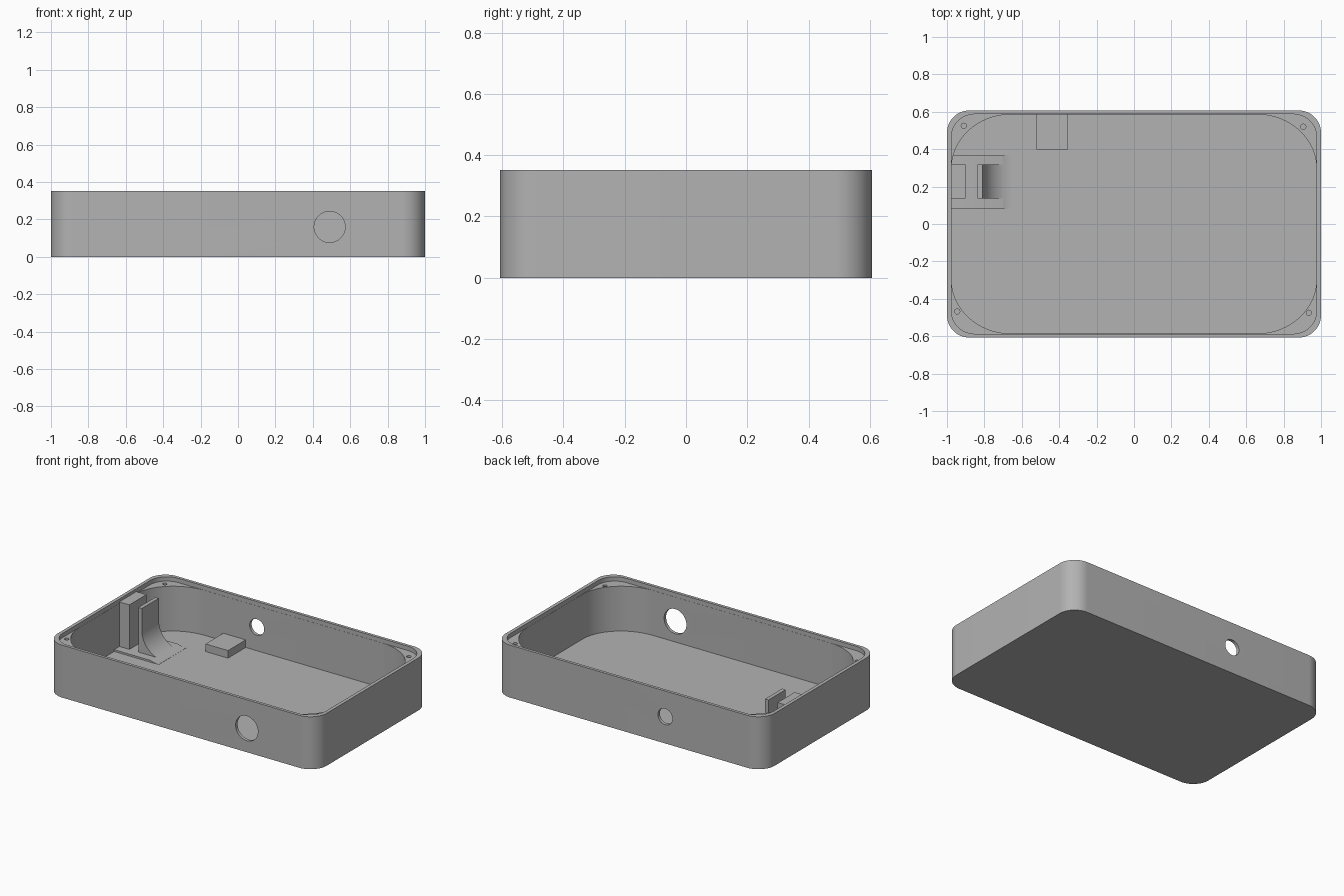
import bpy, bmesh, math

if "Cube" in bpy.data.objects:
    bpy.data.objects.remove(bpy.data.objects["Cube"])

grey = bpy.data.materials.new("plain grey")
grey.diffuse_color = (0.45, 0.45, 0.45, 1)
grey.use_nodes = True
grey.node_tree.nodes["Principled BSDF"].inputs["Base Color"].default_value = grey.diffuse_color


def prism(name, pts, vec):
    """Extrude a closed planar outline along vec."""
    bm = bmesh.new()
    face = bm.faces.new([bm.verts.new(p) for p in pts])
    ext = bmesh.ops.extrude_face_region(bm, geom=[face])
    moved = [g for g in ext["geom"] if isinstance(g, bmesh.types.BMVert)]
    bmesh.ops.translate(bm, verts=moved, vec=vec)
    bmesh.ops.recalc_face_normals(bm, faces=bm.faces)
    me = bpy.data.meshes.new(name)
    bm.to_mesh(me)
    bm.free()
    me.materials.append(grey)
    ob = bpy.data.objects.new(name, me)
    bpy.context.collection.objects.link(ob)
    return ob


def rounded(name, hx, hy, rx, ry, z0, z1, n=20):
    """Upright prism with rounded (elliptic) corners."""
    pts = []
    for q, (sx, sy) in enumerate([(1, 1), (-1, 1), (-1, -1), (1, -1)]):
        for i in range(n + 1):
            a = math.pi / 2 * (q + i / n)
            pts.append((sx * (hx - rx) + rx * math.cos(a),
                        sy * (hy - ry) + ry * math.sin(a), z0))
    return prism(name, pts, (0, 0, z1 - z0))


def block(name, x0, x1, y0, y1, z0, z1):
    return prism(name, [(x0, y0, z0), (x1, y0, z0), (x1, y1, z0), (x0, y1, z0)],
                 (0, 0, z1 - z0))


def cut(ob, cutter):
    mod = ob.modifiers.new("cut", 'BOOLEAN')
    mod.operation, mod.solver, mod.object = 'DIFFERENCE', 'EXACT', cutter
    bpy.context.view_layer.objects.active = ob
    bpy.ops.object.modifier_apply(modifier=mod.name)
    bpy.data.objects.remove(cutter)


def smooth(ob):
    bpy.ops.object.select_all(action='DESELECT')
    ob.select_set(True)
    bpy.context.view_layer.objects.active = ob
    bpy.ops.object.shade_smooth_by_angle(angle=math.radians(30))


def ring(r, n):
    return [(r * math.cos(2 * math.pi * i / n), r * math.sin(2 * math.pi * i / n))
            for i in range(n)]


FLOOR, LEDGE, TOP = 0.022, 0.323, 0.352

# Tray with deep cavity and shallow lid recess, leaving solid corner ledges
tray = rounded("tray", 1.0, 0.607, 0.12, 0.12, 0, TOP)
cut(tray, rounded("cavity", 0.976, 0.586, 0.32, 0.29, FLOOR, 0.5, 32))
cut(tray, rounded("recess", 0.977, 0.587, 0.125, 0.125, LEDGE, 0.5))

# Round openings in the front and back walls
for x, y, z, r in [(0.49, -0.7, 0.16, 0.083), (-0.27, 0.5, 0.18, 0.054)]:
    cut(tray, prism("port", [(x + u, y, z + v) for u, v in ring(r, 40)], (0, 0.2, 0)))

# Screw holes in the corner ledges
for x, y in [(-0.91, 0.525), (0.905, 0.52), (-0.945, -0.467), (0.935, -0.475)]:
    cut(tray, prism("screw_hole", [(x + u, y + v, 0.2) for u, v in ring(0.014, 16)],
                    (0, 0, 0.3)))
smooth(tray)

# Low pad by the back wall
block("back_pad", -0.52, -0.353, 0.398, 0.59, FLOOR - 0.005, 0.073)

# Post against the left wall
block("wall_post", -0.98, -0.902, 0.136, 0.317, FLOOR - 0.005, 0.333)

# Base plate and upright, both ending in the same concave sweep down to the floor
R, CX = 0.165, -0.645
CZ = FLOOR + R + 0.001
PLATE = 0.034


def sweep(a0, a1, y, n=20):
    return [(CX + R * math.cos(a0 + (a1 - a0) * i / n), y,
             CZ + R * math.sin(a0 + (a1 - a0) * i / n)) for i in range(n + 1)]


edge = math.pi + math.asin((CZ - PLATE) / R)   # sweep angle at plate height
down = 1.5 * math.pi
y = 0.08
smooth(prism("base_plate", [(-0.98, y, FLOOR - 0.005), (-0.98, y, PLATE)]
             + sweep(edge, down, y, 8) + [(CX, y, FLOOR - 0.005)], (0, 0.29, 0)))
y = 0.136
smooth(prism("curved_upright", [(-0.836, y, PLATE - 0.005), (-0.836, y, 0.333), (CX - R, y, 0.333)]
             + sweep(math.pi, edge, y) + [(CX + R * math.cos(edge), y, PLATE - 0.005)],
             (0, 0.181, 0)))
